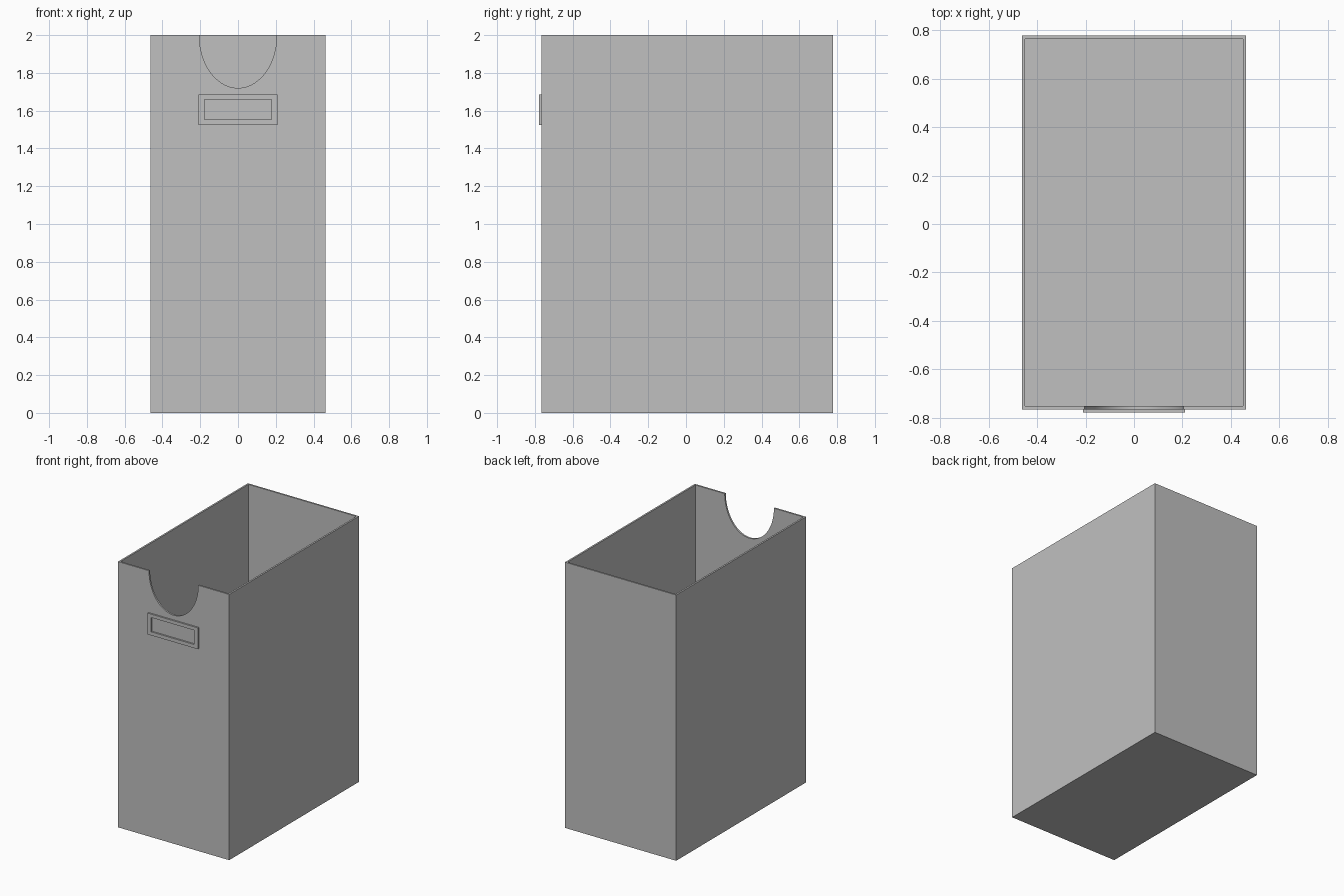
import bpy
import bmesh
from math import cos, sin, pi

if "Cube" in bpy.data.objects:
    bpy.data.objects.remove(bpy.data.objects["Cube"], do_unlink=True)

HALF_X, FRONT, BACK, HEIGHT, WALL = 0.463, -0.766, 0.778, 2.0, 0.013

grey = bpy.data.materials.new("plain grey")
grey.use_nodes = True
grey.diffuse_color = (0.527, 0.527, 0.527, 1)
grey.node_tree.nodes["Principled BSDF"].inputs["Base Color"].default_value = grey.diffuse_color


def finish(name, bm):
    bmesh.ops.recalc_face_normals(bm, faces=bm.faces)
    mesh = bpy.data.meshes.new(name)
    bm.to_mesh(mesh)
    bm.free()
    mesh.materials.append(grey)
    obj = bpy.data.objects.new(name, mesh)
    bpy.context.collection.objects.link(obj)
    return obj


def add_block(bm, x0, x1, y0, y1, z0, z1):
    verts = bmesh.ops.create_cube(bm, size=1)["verts"]
    for v in verts:
        v.co = (x1 if v.co.x > 0 else x0, y1 if v.co.y > 0 else y0, z1 if v.co.z > 0 else z0)
    return verts


# Open box: the top face is inset to the wall thickness and pushed down
bm = bmesh.new()
add_block(bm, -HALF_X, HALF_X, FRONT, BACK, 0, HEIGHT)
bm.normal_update()
top = max(bm.faces, key=lambda f: f.calc_center_median().z)
bmesh.ops.inset_region(bm, faces=[top], thickness=WALL, use_even_offset=True)
inner = bmesh.ops.extrude_face_region(bm, geom=[top])["geom"]
bmesh.ops.delete(bm, geom=[top], context="FACES_ONLY")
for v in (g for g in inner if isinstance(g, bmesh.types.BMVert)):
    v.co.z = WALL
box = finish("box", bm)

# Half-oval hand cutout through the front wall
bm = bmesh.new()
outline = [(0.205 * cos(pi + pi * i / 48), 2.0 + 0.28 * sin(pi + pi * i / 48)) for i in range(49)]
outline += [(0.205, 2.1), (-0.205, 2.1)]
face = bm.faces.new([bm.verts.new((x, FRONT - 0.1, z)) for x, z in outline])
sweep = bmesh.ops.extrude_face_region(bm, geom=[face])["geom"]
bmesh.ops.translate(bm, vec=(0, 0.2, 0), verts=[g for g in sweep if isinstance(g, bmesh.types.BMVert)])
cutter = finish("cutout_cutter", bm)
cutter.hide_render = True

cut = box.modifiers.new("hand cutout", "BOOLEAN")
cut.operation = "DIFFERENCE"
cut.solver = "EXACT"
cut.object = cutter
bpy.context.view_layer.objects.active = box
bpy.ops.object.modifier_apply(modifier=cut.name)
bpy.data.objects.remove(cutter, do_unlink=True)

# Keep the curved cutout smooth and the box edges sharp
bpy.ops.object.select_all(action="DESELECT")
box.select_set(True)
bpy.ops.object.shade_smooth_by_angle()

# Label holder: raised rectangular frame with an open window
bm = bmesh.new()
rings = []
for y in (-0.778, FRONT):
    for hx, z0, z1 in ((0.21, 1.525, 1.685), (0.178, 1.552, 1.659)):
        rings.append([bm.verts.new((x, y, z)) for x, z in ((-hx, z0), (hx, z0), (hx, z1), (-hx, z1))])
outer_f, inner_f, outer_b, inner_b = rings
for a, b in ((outer_f, inner_f), (inner_f, inner_b), (inner_b, outer_b), (outer_b, outer_f)):
    for i in range(4):
        j = (i + 1) % 4
        bm.faces.new((a[i], a[j], b[j], b[i]))
finish("label_holder", bm)
